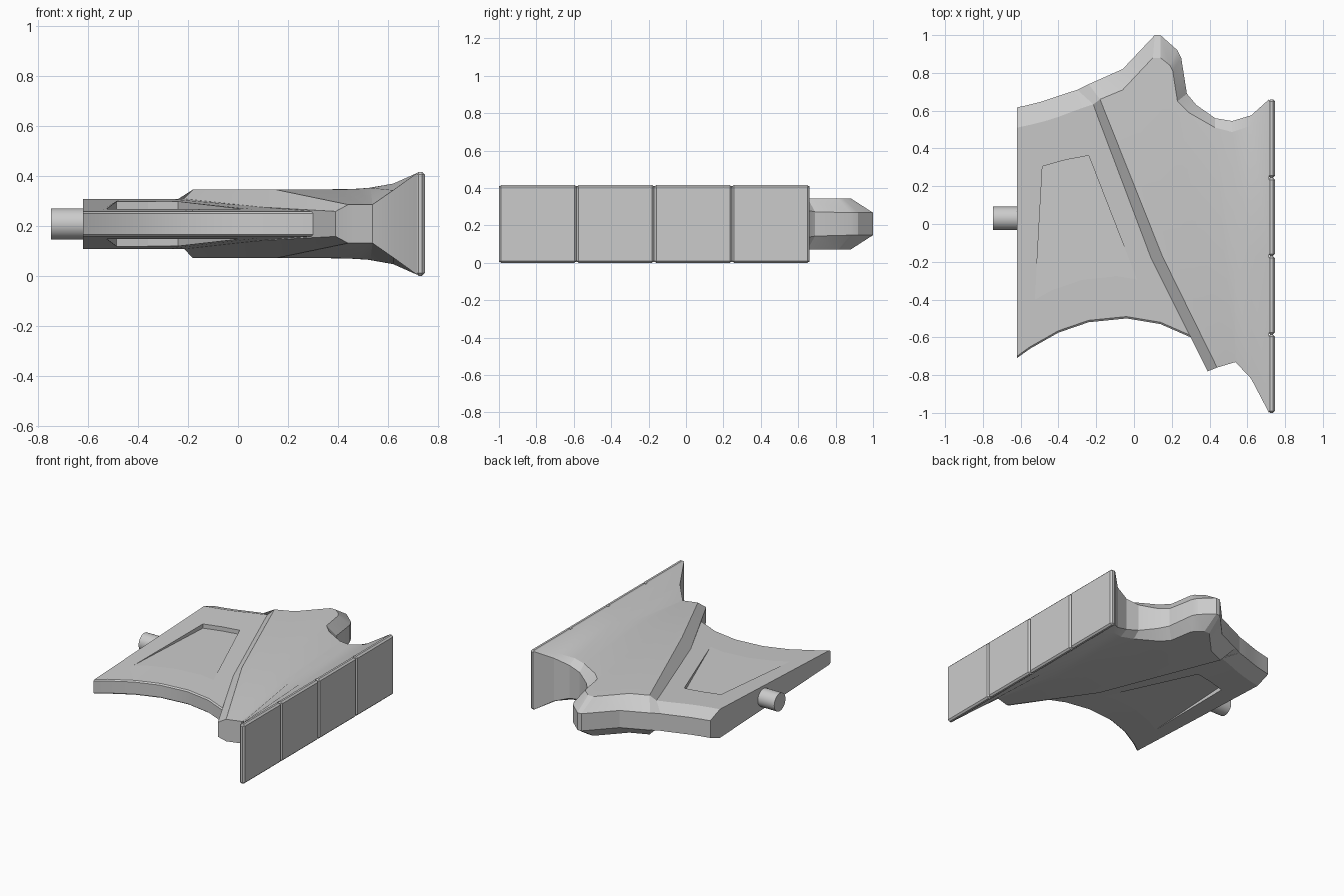
import bpy, bmesh, math

if "Cube" in bpy.data.objects:
    bpy.data.objects.remove(bpy.data.objects["Cube"])

ZC = 0.208  # mid plane; everything is mirrored above and below it


def finish(name, bm, angle=20):
    bmesh.ops.recalc_face_normals(bm, faces=bm.faces)
    me = bpy.data.meshes.new(name)
    bm.to_mesh(me)
    bm.free()
    ob = bpy.data.objects.new(name, me)
    bpy.context.collection.objects.link(ob)
    bpy.ops.object.select_all(action='DESELECT')
    ob.select_set(True)
    bpy.context.view_layer.objects.active = ob
    if angle:
        bpy.ops.object.shade_smooth_by_angle(angle=math.radians(angle))
    return ob


def loft(name, columns, angle=20):
    """Solid from columns of (x, y, half thickness) running back to front."""
    bm = bmesh.new()
    rings = []
    for col in columns:
        top = [bm.verts.new((x, y, ZC + h)) for x, y, h in col]
        low = [bm.verts.new((x, y, ZC - h)) for x, y, h in reversed(col)]
        rings.append(top + low)
    n = len(rings[0])
    for a, b in zip(rings, rings[1:]):
        for i in range(n):
            j = (i + 1) % n
            bm.faces.new((a[i], a[j], b[j], b[i]))
    m = n // 2
    for ring in (rings[0], rings[-1]):
        for i in range(m - 1):
            bm.faces.new((ring[i], ring[i + 1], ring[n - 2 - i], ring[n - 1 - i]))
    return finish(name, bm, angle)


def interp(x, pts):
    for (x0, y0), (x1, y1) in zip(pts, pts[1:]):
        if x <= x1:
            return y0 + (y1 - y0) * max(0, x - x0) / (x1 - x0)
    return pts[-1][1]


# Front body: outer back edge (x, y, half thickness) and inner chamfer line (x, y)
back = [(-.24, .74, .06, -.18, .66), (-.06, .82, .06, -.06, .71),
        (.11, 1.0, .06, .10, .88), (.14, 1.0, .06, .14, .88),
        (.23, .92, .06, .19, .84), (.25, .88, .06, .205, .81),
        (.28, .69, .065, .23, .65), (.33, .63, .075, .29, .59),
        (.43, .56, .095, .43, .51), (.52, .545, .115, .52, .487),
        (.62, .575, .15, .62, .52), (.715, .66, .203, .715, .655)]
flare = [(.4, .137), (.46, .138), (.55, .146), (.63, .163), (.715, .203)]
front_y = [(.44, -.76), (.54, -.73), (.63, -.83), (.715, -1.0)]
front_h = [(.44, .077), (.54, .077), (.715, .203)]


def squeeze(x, start):
    return x if x > .54 else start + (x + .18) / .72 * (.54 - start)


cols = [[(-.30, .71, .06), (-.22, .63, .095), (.09, -.18, .067), (.39, -.78, .05)]]
for ox, oy, e, ix, iy in back:
    mx, fx = squeeze(ix, .15), squeeze(ix, .44)
    cols.append([(ox, oy, e), (ix, iy, interp(ix, flare)),
                 (mx, -.17, interp(mx, flare)),
                 (fx, interp(fx, front_y), interp(fx, front_h))])
loft("front_body", cols)

# Rear plate, tapering towards the front: back outer, back inner, front (x, y)
rear = [(-.62, .617, -.62, .51, -.62, -.71), (-.56, .63, -.55, .525, -.55, -.66),
        (-.49, .648, -.47, .545, -.40, -.575), (-.43, .668, -.40, .567, -.24, -.52),
        (-.38, .685, -.34, .59, -.04, -.50), (-.34, .698, -.28, .612, .14, -.53),
        (-.30, .71, -.21, .635, .30, -.60)]
plate = loft("rear_plate", [[(a, b, .06), (c, d, .1), (e, f + .01, .05), (e, f, .042)]
                            for a, b, c, d, e, f in rear])

# Tapered pockets, cut on both sides down to a flat floor
outline = [(-.53, -.5), (-.485, .305), (-.36, .34), (-.24, .362), (.08, -.46)]
for side in (1, -1):
    bm = bmesh.new()
    face = bm.faces.new([bm.verts.new((x, y, ZC + side * .06)) for x, y in outline])
    ext = bmesh.ops.extrude_face_region(bm, geom=[face])
    for v in ext['geom']:
        if isinstance(v, bmesh.types.BMVert):
            v.co.z += side * .2
    cutter = finish("pocket_cutter", bm, 0)
    cutter.hide_render = True
    cutter.hide_set(True)
    mod = plate.modifiers.new("pocket", 'BOOLEAN')
    mod.operation, mod.solver, mod.object = 'DIFFERENCE', 'EXACT', cutter
bpy.context.view_layer.objects.active = plate
plate.hide_set(False)
plate.select_set(True)
for mod in list(plate.modifiers):
    if mod.type == 'BOOLEAN':
        bpy.ops.object.modifier_apply(modifier=mod.name)
for ob in [o for o in bpy.data.objects if o.name.startswith("pocket_cutter")]:
    bpy.data.objects.remove(ob)

# Striking face: four bevelled tiles
for i in range(4):
    bm = bmesh.new()
    bmesh.ops.create_cube(bm, size=1)
    for v in bm.verts:
        v.co.x = .728 + v.co.x * .036
        v.co.y = -1 + .415 * (i + .5) + v.co.y * .415
        v.co.z = ZC + v.co.z * .416
    bmesh.ops.bevel(bm, geom=bm.edges[:], offset=.011, segments=1, affect='EDGES')
    finish(f"face_tile_{i + 1}", bm, 0)

# Round peg at the rear
bpy.ops.mesh.primitive_cylinder_add(vertices=32, radius=.062, depth=.17,
                                    location=(-.662, .03, ZC), rotation=(0, math.pi / 2, 0))
bpy.context.object.name = "rear_peg"
bpy.ops.object.shade_smooth_by_angle(angle=math.radians(30))
